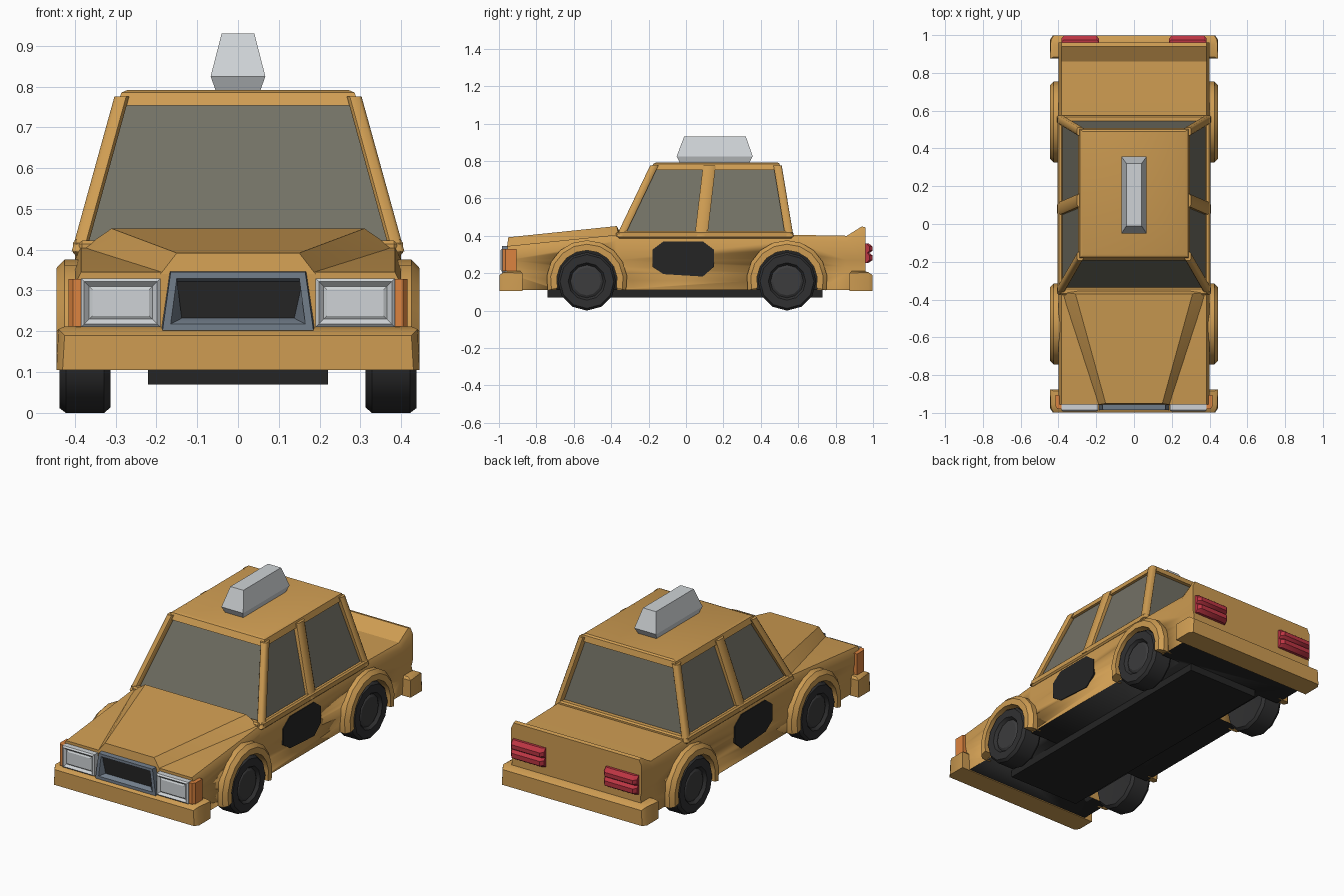
import bpy, bmesh, math
from mathutils import Vector

if "Cube" in bpy.data.objects:
    bpy.data.objects.remove(bpy.data.objects["Cube"])


def material(name, r, g, b):
    m = bpy.data.materials.new(name)
    m.diffuse_color = (r, g, b, 1)
    m.use_nodes = True
    m.node_tree.nodes["Principled BSDF"].inputs["Base Color"].default_value = m.diffuse_color
    return m


PAINT = material("taxi_yellow", 0.62, 0.335, 0.085)
GLASS = material("smoky_glass", 0.17, 0.165, 0.13)
BLACK = material("black", 0.018, 0.018, 0.018)
RUBBER = material("rubber", 0.03, 0.03, 0.031)
HUB = material("hub_grey", 0.045, 0.045, 0.047)
LIGHT = material("light_grey", 0.62, 0.65, 0.67)
STEEL = material("blue_grey", 0.17, 0.21, 0.26)
AMBER = material("amber", 0.72, 0.23, 0.05)
RED = material("red", 0.5, 0.035, 0.055)


def finish(name, bm, mats, angle=32):
    """Turn a bmesh into an object, smooth except at sharp edges."""
    bmesh.ops.recalc_face_normals(bm, faces=bm.faces)
    for f in bm.faces:
        f.smooth = True
    for e in bm.edges:
        e.smooth = len(e.link_faces) == 2 and e.calc_face_angle(0) < math.radians(angle)
    me = bpy.data.meshes.new(name)
    bm.to_mesh(me)
    bm.free()
    for m in mats:
        me.materials.append(m)
    ob = bpy.data.objects.new(name, me)
    bpy.context.collection.objects.link(ob)
    return ob


def loft(name, rings, mats, caps=True, closed=False, angle=32):
    """Skin a series of rings of points."""
    bm = bmesh.new()
    vs = [[bm.verts.new(p) for p in r] for r in rings]
    n = len(rings[0])
    pairs = list(zip(vs, vs[1:])) + ([(vs[-1], vs[0])] if closed else [])
    for a, b in pairs:
        for i in range(n):
            j = (i + 1) % n
            bm.faces.new((a[i], a[j], b[j], b[i]))
    if caps and not closed:
        bm.faces.new(vs[0])
        bm.faces.new(vs[-1])
    return finish(name, bm, mats, angle)


def hull(name, pts, mat, bevel=0, segments=1):
    """Convex solid around points."""
    bm = bmesh.new()
    for p in pts:
        bm.verts.new(p)
    bmesh.ops.convex_hull(bm, input=bm.verts)
    bmesh.ops.dissolve_limit(bm, angle_limit=0.02, verts=bm.verts, edges=bm.edges)
    if bevel:
        bmesh.ops.bevel(bm, geom=bm.edges[:], offset=bevel, segments=segments,
                        affect='EDGES', profile=0.5)
    return finish(name, bm, [mat])


def rect(x0, x1, y0, y1, z):
    return [(x0, y0, z), (x1, y0, z), (x1, y1, z), (x0, y1, z)]


def box(name, x0, x1, y0, y1, z0, z1, mat, bevel=0):
    return hull(name, rect(x0, x1, y0, y1, z0) + rect(x0, x1, y0, y1, z1), mat, bevel)


def both(pts):
    return [(s * x, y, z) for s in (-1, 1) for x, y, z in pts]


def bar(name, p, q, wx, wy, mat):
    """Slanted bar between two points with chamfered corners."""
    section = [(-wx, -wy * .6), (-wx * .6, -wy), (wx * .6, -wy), (wx, -wy * .6),
               (wx, wy * .6), (wx * .6, wy), (-wx * .6, wy), (-wx, wy * .6)]
    rings = [[(c[0] + a, c[1] + b, c[2]) for a, b in section] for c in (p, q)]
    return loft(name, rings, [mat], angle=50)


# Main body: cross-sections along the car
def section(y, top):
    half = [(.385, top), (.40, top - .03), (.40, .27), (.392, .235), (.40, .20), (.395, .11)]
    return [(x, y, z) for x, z in half] + [(-x, y, z) for x, z in reversed(half)]


body = loft("body", [section(y, t) for y, t in
                     ((-.955, .345), (-.37, .405), (.57, .405), (.86, .40), (.94, .45), (.96, .445))],
            [PAINT, BLACK])

WHEELS = (-.53, .54)
for s in (-1, 1):
    for y in WHEELS:
        ring = [(math.cos(k * math.tau / 24) * .168, math.sin(k * math.tau / 24) * .168) for k in range(24)]
        cutter = loft("wheel_well_cutter", [[(s * x, y + a, .16 + b) for a, b in ring] for x in (.27, .6)], [PAINT])
        cutter.hide_render = True
        mod = body.modifiers.new("well", 'BOOLEAN')
        mod.operation = 'DIFFERENCE'
        mod.solver = 'EXACT'
        mod.object = cutter
bpy.context.view_layer.update()
cut = bpy.data.meshes.new_from_object(body.evaluated_get(bpy.context.evaluated_depsgraph_get()))
body.modifiers.clear()
body.data = cut
for ob in [o for o in bpy.data.objects if o.name.startswith("wheel_well_cutter")]:
    bpy.data.objects.remove(ob)
# Underside and inner well walls are black
for p in cut.polygons:
    under = p.normal.z < -.9 and p.center.z < .13
    inner = abs(p.normal.x) > .9 and abs(p.center.x) < .35
    p.material_index = 1 if under or inner else 0

box("underbody", -.22, .22, -.74, .73, .07, .12, BLACK)

# Raised hood
hull("hood", both([(.19, -.957, .34), (.15, -.95, .392), (.385, -.36, .40), (.31, -.37, .452),
                   (.29, -.345, .40)]), PAINT)

# Cabin: glass block, roof and pillars
hull("window_glass", both([(.388, -.345, .39), (.388, .55, .39), (.275, -.16, .77), (.275, .485, .77)]), GLASS)
hull("roof", both([(.296, -.192, .753), (.296, .508, .753), (.286, -.175, .785), (.286, .50, .785),
                   (.27, -.16, .792), (.27, .49, .792)]), PAINT)
for s in (-1, 1):
    bar("front_pillar", (s * .39, -.352, .395), (s * .285, -.17, .775), .018, .022, PAINT)
    bar("middle_pillar", (s * .388, .08, .395), (s * .283, .125, .775), .02, .034, PAINT)
    bar("rear_pillar", (s * .39, .553, .395), (s * .285, .49, .775), .018, .022, PAINT)
    box("window_sill", s * .375, s * .405, -.365, .57, .385, .425, PAINT, .008)
box("rear_window_sill", -.39, .39, .535, .575, .385, .422, PAINT, .008)
box("windshield_sill", -.39, .39, -.375, -.335, .385, .422, PAINT, .008)

# Roof sign
hull("roof_sign", both([(.053, -.03, .785), (.053, .335, .785), (.067, -.05, .825), (.067, .357, .825),
                        (.06, -.045, .838), (.06, .35, .838), (.04, -.01, .93), (.04, .32, .93)]), LIGHT)

# Bumpers
for name, e in (("front_bumper", -1), ("rear_bumper", 1)):
    hull(name, both([(.445, e * .875, .105), (.445, e * .875, .20), (.445, e * .975, .105),
                     (.44, e * .975, .205), (.43, e * .998, .105), (.425, e * .998, .19),
                     (.425, e * .95, .212), (.425, e * .885, .212)]), PAINT)

# Grille: four-sided frame around a dark panel
def trapezoid(y, wb, wt, z0, z1):
    return [(-wb, y, z0), (wb, y, z0), (wt, y, z1), (-wt, y, z1)]


loft("grille_frame", [trapezoid(-.94, .19, .168, .20, .347), trapezoid(-.985, .185, .165, .202, .345),
                      trapezoid(-.985, .165, .15, .218, .33), trapezoid(-.962, .138, .158, .232, .322),
                      trapezoid(-.94, .138, .158, .232, .322)], [STEEL], closed=True)
box("grille_panel", -.16, .16, -.962, -.93, .22, .33, BLACK)

# Headlights, indicators, tail lights, door markings
for s in (-1, 1):
    def frame(y, d):
        return [(s * (.19 + d), y, .21 + d), (s * (.385 - d), y, .21 + d),
                (s * (.385 - d), y, .33 - d), (s * (.19 + d), y, .33 - d)]
    loft("headlight", [frame(-.93, 0), frame(-.985, 0), frame(-.992, .008), frame(-.98, .02),
                       frame(-.985, .028)], [LIGHT])
    hull("indicator", [(s * x, y, z) for z in (.212, .328) for x, y in
                       ((.37, -.98), (.405, -.98), (.416, -.965), (.416, -.905), (.37, -.905))], AMBER)
    # two stacked ridges
    tail = [(.94, .255), (.975, .255), (.998, .27), (.998, .295), (.98, .308),
            (.998, .32), (.998, .342), (.975, .36), (.94, .36)]
    loft("tail_light", [[(s * x, .94 + (y - .94) * k, z) for y, z in tail]
                        for x, k in ((.185, .7), (.2, 1), (.37, 1), (.385, .7))], [RED])
    octagon = [(-.18, .235), (-.18, .325), (-.12, .37), (.09, .37),
               (.15, .325), (.15, .235), (.09, .182), (-.12, .195)]
    hull("door_marking", [(s * x, y, z) for x in (.395, .404) for y, z in octagon], BLACK)

    for y in WHEELS:
        # Flared wheel arch
        prof = [(.162, .37), (.216, .37), (.216, .425), (.195, .445), (.162, .445)]
        rings = []
        for k in range(11):
            a = math.radians(-14 + 208 * k / 10)
            rings.append([(s * x, y + r * math.cos(a), .16 + r * math.sin(a)) for r, x in prof])
        loft("wheel_arch", rings, [PAINT])

        # Tyre with recessed hub
        prof = [(.02, .32), (.143, .313), (.156, .328), (.156, .422), (.144, .438),
                (.10, .438), (.088, .422), (.075, .43), (.02, .43)]
        rings = [[(s * x, y + r * math.cos(k * math.tau / 12), .156 + r * math.sin(k * math.tau / 12))
                  for k in range(12)] for r, x in prof]
        wheel = loft("wheel", rings, [RUBBER, HUB])
        for p in wheel.data.polygons:
            reach = max(math.hypot(wheel.data.vertices[v].co.y - y, wheel.data.vertices[v].co.z - .156)
                        for v in p.vertices)
            p.material_index = 1 if reach < .092 and abs(p.center.x) > .4 else 0
